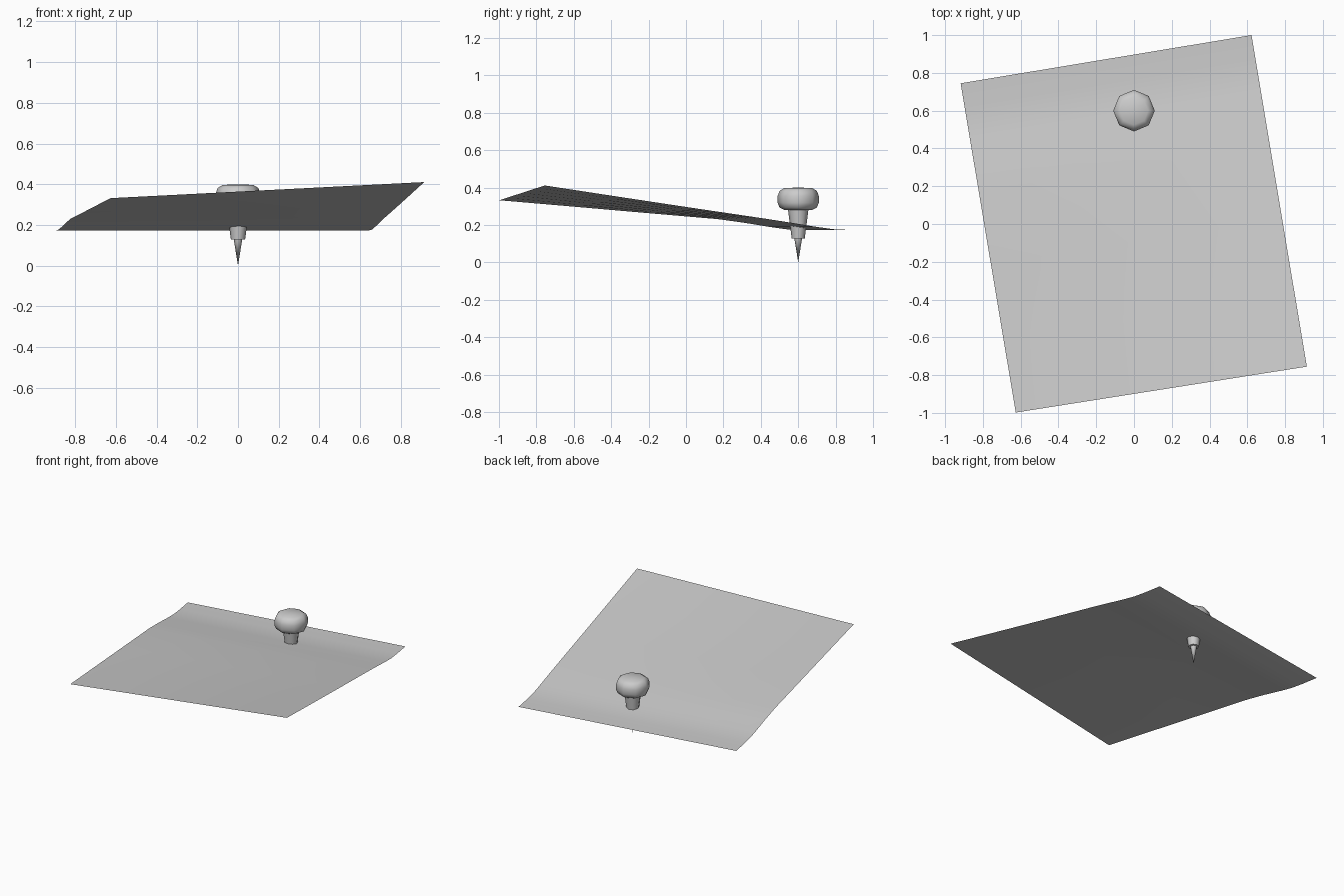
import bpy, bmesh, math
from mathutils import Vector

cube = bpy.data.objects.get("Cube")
if cube:
    bpy.data.objects.remove(cube)

grey = bpy.data.materials.new("light_grey")
grey.use_nodes = True
colour = (0.6, 0.6, 0.6, 1)
grey.diffuse_color = colour
grey.node_tree.nodes["Principled BSDF"].inputs["Base Color"].default_value = colour


def finish(name, bm, angle):
    mesh = bpy.data.meshes.new(name)
    bm.to_mesh(mesh)
    bm.free()
    mesh.materials.append(grey)
    obj = bpy.data.objects.new(name, mesh)
    bpy.context.collection.objects.link(obj)
    bpy.ops.object.select_all(action='DESELECT')
    obj.select_set(True)
    bpy.context.view_layer.objects.active = obj
    bpy.ops.object.shade_smooth_by_angle(angle=math.radians(angle))
    return obj


def lathe(name, profile, angle, sides=8):
    """Turn a (radius, height) profile, listed bottom to top, about the pin axis."""
    bm = bmesh.new()
    verts = [bm.verts.new((r, 0, z)) for r, z in profile]
    edges = [bm.edges.new(pair) for pair in zip(verts, verts[1:])]
    bmesh.ops.spin(bm, geom=verts + edges, cent=(0, 0, 0), axis=(0, 0, 1),
                   angle=math.tau, steps=sides, use_merge=True)
    bmesh.ops.remove_doubles(bm, verts=bm.verts, dist=0.0005)
    bmesh.ops.recalc_face_normals(bm, faces=bm.faces)
    finish(name, bm, angle).location = (0, 0.6, 0)


# Paper sheet: flat at the back, curling up, then straight with a slight twist
back_left, back_right = Vector((-0.918, 0.745)), Vector((0.622, 1.0))
front_left, front_right = Vector((-0.626, -0.998)), Vector((0.915, -0.755))
rows = [(0, 0.172, 0.172), (0.07, 0.173, 0.173), (0.12, 0.177, 0.177),
        (0.17, 0.189, 0.189), (0.25, 0.212, 0.212), (0.33, 0.231, 0.234),
        (0.55, 0.264, 0.291), (0.78, 0.299, 0.352), (1, 0.332, 0.411)]
columns = 6
bm = bmesh.new()
grid = []
for t, z_left, z_right in rows:
    start = back_left.lerp(front_left, t).to_3d() + Vector((0, 0, z_left))
    end = back_right.lerp(front_right, t).to_3d() + Vector((0, 0, z_right))
    grid.append([bm.verts.new(start.lerp(end, i / columns)) for i in range(columns + 1)])
for a, b in zip(grid, grid[1:]):
    for i in range(columns):
        bm.faces.new((a[i], b[i], b[i + 1], a[i + 1]))
finish("paper_sheet", bm, 60)

# Push pin: rounded head, tapered neck and needle
lathe("pin_head", [(0, 0.278), (0.075, 0.28), (0.1, 0.293), (0.11, 0.318),
                   (0.11, 0.355), (0.1, 0.382), (0.075, 0.397), (0, 0.4)], 80)
lathe("pin_neck", [(0, 0.128), (0.035, 0.128), (0.055, 0.285), (0, 0.285)], 60)
lathe("pin_needle", [(0, 0), (0.021, 0.13), (0, 0.13)], 60)
